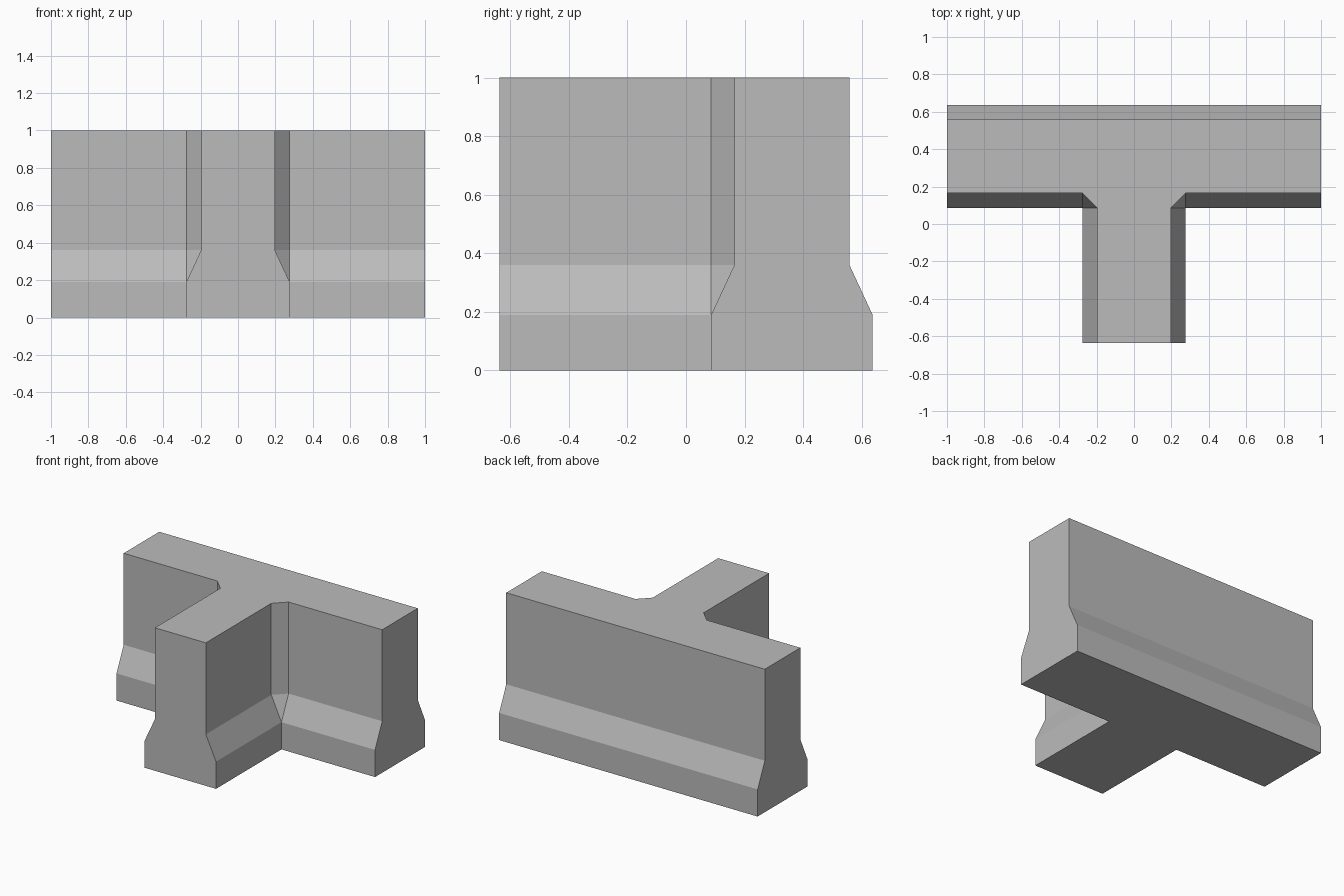
import bpy, bmesh

cube = bpy.data.objects.get("Cube")
if cube:
    bpy.data.objects.remove(cube, do_unlink=True)

# Concrete colour
concrete = bpy.data.materials.new("concrete_grey")
concrete.use_nodes = True
GREY = (0.5, 0.5, 0.5, 1)
concrete.diffuse_color = GREY
concrete.node_tree.nodes["Principled BSDF"].inputs["Base Color"].default_value = GREY

END, STEM_END = 1.0, -0.637
FOOT = 0.276       # half width of the stem at its foot
FRONT = 0.086      # front of the crossbar at its foot
BACK = 0.637       # back of the crossbar at its foot


def outline(inset):
    """T plan; the inset narrows the walls and chamfers the inner corners."""
    right = [(END, BACK - inset), (END, FRONT + inset), (FOOT, FRONT + inset),
             (FOOT - inset, FRONT), (FOOT - inset, STEM_END)]
    return right + [(-x, y) for x, y in reversed(right)]


# Foot, slope and upper wall lofted as stacked outlines
bm = bmesh.new()
levels = [(0, 0), (0.19, 0), (0.36, 0.079), (1, 0.079)]
rings = [[bm.verts.new((x, y, z)) for x, y in outline(inset)] for z, inset in levels]
for low, high in zip(rings, rings[1:]):
    for i in range(len(low)):
        j = (i + 1) % len(low)
        bm.faces.new((low[i], low[j], high[j], high[i]))
bm.faces.new(rings[0])
bm.faces.new(rings[-1])
bmesh.ops.remove_doubles(bm, verts=bm.verts, dist=0.0005)
bmesh.ops.recalc_face_normals(bm, faces=bm.faces)

mesh = bpy.data.meshes.new("barrier_junction")
bm.to_mesh(mesh)
bm.free()
mesh.materials.append(concrete)
barrier = bpy.data.objects.new("barrier_junction", mesh)
bpy.context.collection.objects.link(barrier)
